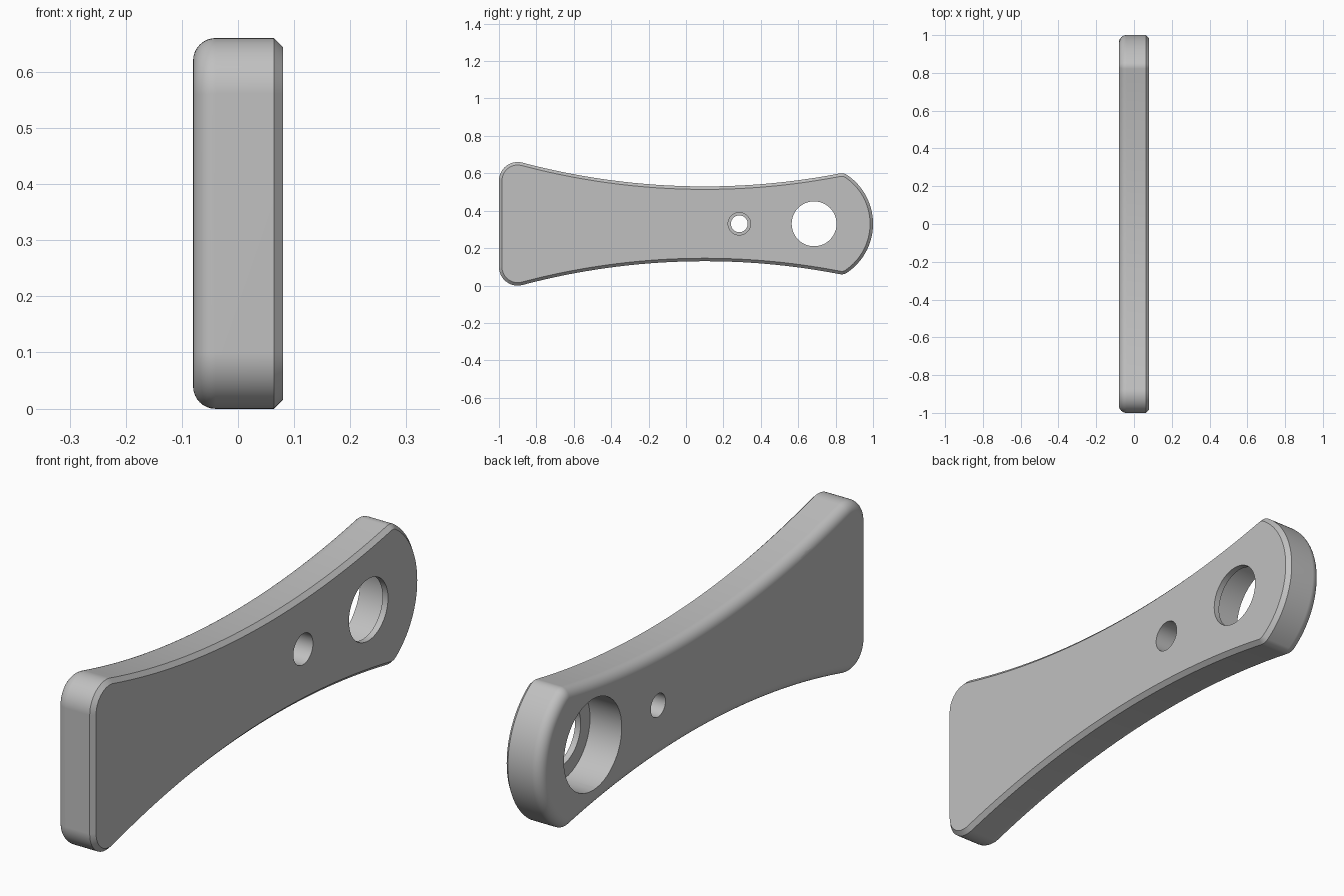
import bpy, bmesh, math
from mathutils import Vector
from mathutils.geometry import intersect_sphere_sphere_2d as meet

if "Cube" in bpy.data.objects:
    bpy.data.objects.remove(bpy.data.objects["Cube"], do_unlink=True)

MID = 0.33            # height of the symmetry line
HALF = 0.08           # half thickness
CHAMFER = 0.016
FILLET = 0.04

# Arc centres in (y, z): waist, rounded nose, and the two blended corners
waist, waist_r = Vector((0.1, 4.33)), 3.8
nose, nose_r = Vector((0.685, MID)), 0.315
heel_r, cheek_r = 0.1, 0.05
reach = waist_r + heel_r
heel = Vector((-1 + heel_r, waist.y - math.sqrt(reach ** 2 - (waist.x + 1 - heel_r) ** 2)))
cheek = max(meet(nose, nose_r - cheek_r, waist, waist_r + cheek_r), key=lambda p: p.x)


def heading(a, b):
    d = b - a
    return math.atan2(d.y, d.x)


def arc(centre, radius, a, b, n):
    return [centre + radius * Vector((math.cos(a + (b - a) * i / n), math.sin(a + (b - a) * i / n)))
            for i in range(n + 1)]


def outline(inset):
    """Closed outline moved inward by inset."""
    a_heel, a_cheek, a_nose = heading(heel, waist), heading(cheek, waist), heading(nose, cheek)
    top = arc(heel, heel_r - inset, math.pi, a_heel, 14)
    top += arc(waist, waist_r + inset, a_heel - math.pi, a_cheek - math.pi, 40)[1:]
    top += arc(cheek, cheek_r - inset, a_cheek, a_nose, 8)[1:]
    top += arc(nose, nose_r - inset, a_nose, 0, 20)[1:]
    bottom = [Vector((p.x, 2 * MID - p.y)) for p in reversed(top[:-1])]
    return top + bottom


# Plate body: chamfered on the left face, rounded on the right face
layers = [(HALF, CHAMFER), (HALF - CHAMFER, 0)]
for i in range(9):
    t = math.pi / 2 * i / 8
    layers.append((-HALF + FILLET * (1 - math.sin(t)), FILLET * (1 - math.cos(t))))

bm = bmesh.new()
rings = [[bm.verts.new((x, p.x, p.y)) for p in outline(d)] for x, d in layers]
for r, s in zip(rings, rings[1:]):
    for i in range(len(r)):
        j = (i + 1) % len(r)
        bm.faces.new((r[i], r[j], s[j], s[i]))
bm.faces.new(rings[0])
bm.faces.new(rings[-1])
bmesh.ops.recalc_face_normals(bm, faces=bm.faces)
mesh = bpy.data.meshes.new("handle_plate")
bm.to_mesh(mesh)
bm.free()
plate = bpy.data.objects.new("handle_plate", mesh)
bpy.context.collection.objects.link(plate)

grey = bpy.data.materials.new("plain grey")
grey.use_nodes = True
colour = (0.53, 0.53, 0.53, 1)
grey.diffuse_color = colour
grey.node_tree.nodes["Principled BSDF"].inputs["Base Color"].default_value = colour
mesh.materials.append(grey)

bpy.ops.object.select_all(action='DESELECT')
plate.select_set(True)
bpy.context.view_layer.objects.active = plate


def drill(y, z, radius, x0, x1):
    """Cut a round hole along x, from x0 to x1."""
    cut = bmesh.new()
    bmesh.ops.create_cone(cut, cap_ends=True, segments=48, radius1=radius, radius2=radius, depth=x1 - x0)
    for v in cut.verts:
        v.co = Vector((v.co.z + (x0 + x1) / 2, y + v.co.x, z + v.co.y))
    bmesh.ops.recalc_face_normals(cut, faces=cut.faces)
    data = bpy.data.meshes.new("hole_cutter")
    cut.to_mesh(data)
    cut.free()
    data.materials.append(grey)
    cutter = bpy.data.objects.new("hole_cutter", data)
    cutter.hide_render = True
    bpy.context.collection.objects.link(cutter)
    mod = plate.modifiers.new("hole", 'BOOLEAN')
    mod.operation = 'DIFFERENCE'
    mod.solver = 'EXACT'
    mod.object = cutter
    bpy.ops.object.modifier_apply(modifier=mod.name)
    bpy.data.objects.remove(cutter, do_unlink=True)


OUT = 0.2
drill(nose.x, MID, 0.12, -OUT, OUT)                  # large through hole
drill(nose.x, MID, 0.177, -OUT, HALF - 0.024)        # its deep counterbore
drill(0.285, MID, 0.045, -OUT, OUT)                  # small through hole
drill(0.285, MID, 0.06, HALF - 0.09, OUT)            # its counterbore
for side in (-1, 1):                                 # blind pin holes
    drill(-0.635, MID + side * 0.19, 0.06, -OUT, -HALF + 0.1)

bpy.ops.object.shade_smooth_by_angle(angle=math.radians(30))
normals = plate.modifiers.new("clean_shading", 'WEIGHTED_NORMAL')
normals.keep_sharp = True
